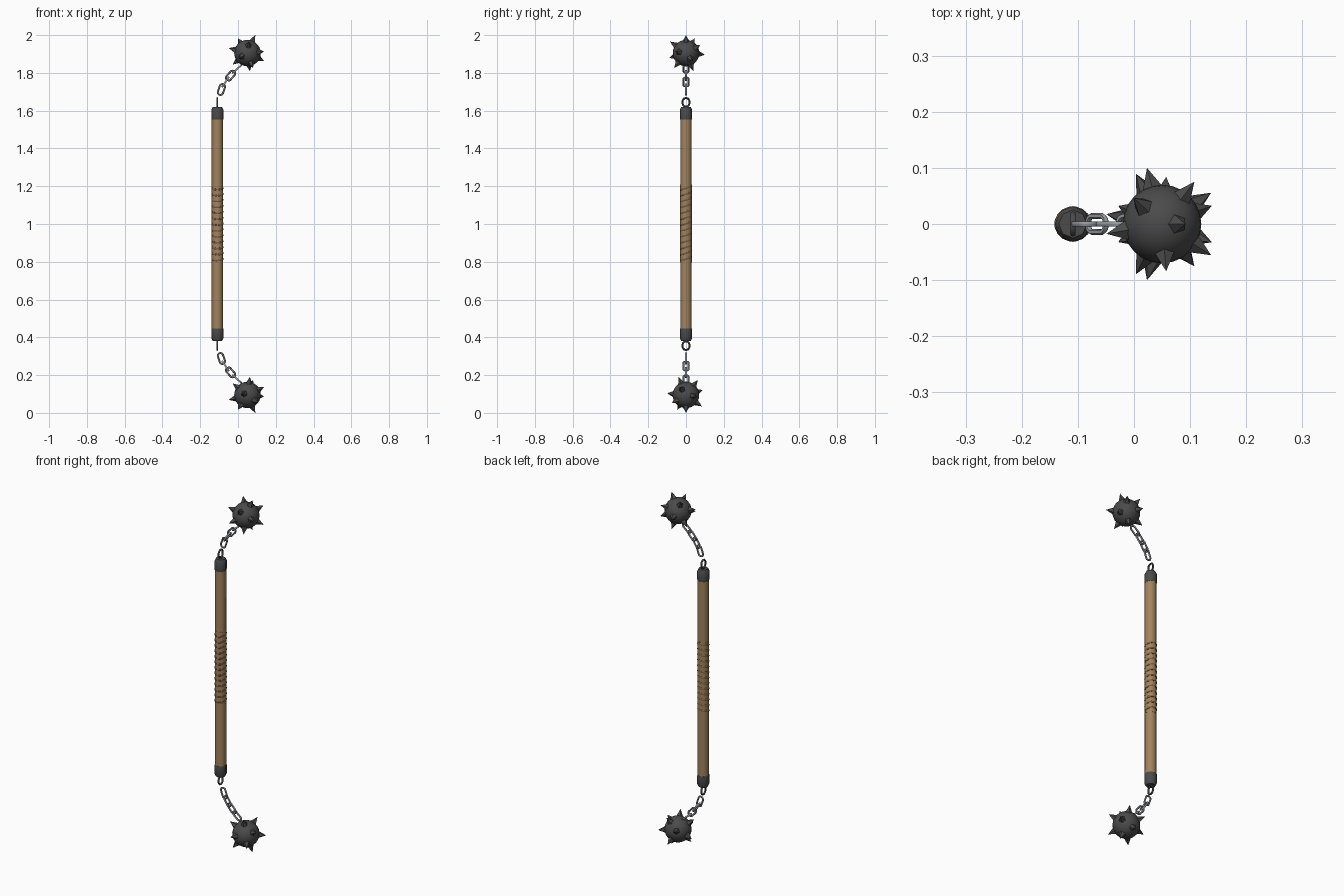
import bpy, bmesh, math
from mathutils import Matrix, Vector

if "Cube" in bpy.data.objects:
    bpy.data.objects.remove(bpy.data.objects["Cube"])

SX, R = -0.109, 0.0315          # shaft position and radius
BALL = Vector((0.05, 0, 1.905))
FLIP = Matrix.Translation((0, 0, 2)) @ Matrix.Rotation(math.pi, 4, 'X')


def material(name, rgb):
    m = bpy.data.materials.new(name)
    m.diffuse_color = (*rgb, 1)
    m.use_nodes = True
    m.node_tree.nodes["Principled BSDF"].inputs["Base Color"].default_value = m.diffuse_color
    return m


WOOD = material("wood", (0.36, 0.23, 0.11))
LEATHER = material("leather", (0.22, 0.11, 0.06))
IRON = material("dark_iron", (0.07, 0.07, 0.07))
STEEL = material("chain_steel", (0.33, 0.34, 0.37))


def finish(bm, name, mat, matrix=Matrix(), angle=None):
    bmesh.ops.recalc_face_normals(bm, faces=bm.faces)
    me = bpy.data.meshes.new(name)
    bm.to_mesh(me)
    bm.free()
    me.transform(matrix)
    me.materials.append(mat)
    ob = bpy.data.objects.new(name, me)
    bpy.context.collection.objects.link(ob)
    if angle:
        bpy.context.view_layer.objects.active = ob
        ob.select_set(True)
        bpy.ops.object.shade_smooth_by_angle(angle=math.radians(angle))
        ob.select_set(False)
    return ob


def lathe(profile, sides=8):
    bm = bmesh.new()
    rings = [[bm.verts.new((SX + r * math.cos(i * math.tau / sides),
                            r * math.sin(i * math.tau / sides), z))
              for i in range(sides)] for r, z in profile]
    for a, b in zip(rings, rings[1:]):
        for i in range(sides):
            j = (i + 1) % sides
            bm.faces.new((a[i], a[j], b[j], b[i]))
    bm.faces.new(rings[0])
    bm.faces.new(rings[-1])
    return bm


def add_ring(bm, major, minor, stretch, matrix, n=16, m=6):
    """Torus in local XY, stretched along local Y into a chain link."""
    rings = []
    for i in range(n):
        a = (i + 0.5) * math.tau / n
        ring = []
        for k in range(m):
            b = k * math.tau / m
            r = major + minor * math.cos(b)
            p = Vector((r * math.cos(a), r * math.sin(a) + math.copysign(stretch, math.sin(a)),
                        minor * math.sin(b)))
            ring.append(bm.verts.new(matrix @ p))
        rings.append(ring)
    for i in range(n):
        p, q = rings[i], rings[(i + 1) % n]
        for k in range(m):
            l = (k + 1) % m
            bm.faces.new((p[k], q[k], q[l], p[l]))


def frame(pos, along, normal):
    y, z = Vector(along).normalized(), Vector(normal).normalized()
    mat = Matrix((y.cross(z), y, z)).transposed().to_4x4()
    mat.translation = pos
    return mat


# shaft and grip sleeve
finish(lathe([(0.03, 0.42), (0.03, 1.58)]), "shaft", WOOD, angle=50)
finish(lathe([(0.0306, 0.795), (0.0306, 1.21)]), "grip_sleeve", WOOD, angle=50)

# grip wraps: tilted cords that surface on the two sides
bm = bmesh.new()
for i in range(13):
    z = 0.815 + i * 0.375 / 12
    add_ring(bm, 0.0275, 0.0055, 0,
             Matrix.Translation((SX, 0, z)) @ Matrix.Rotation(0.3, 4, 'X'))
finish(bm, "grip_wraps", LEATHER, angle=60)

# each end: cap, eyelet, chain, spiked ball; the lower end is the upper turned over
links = [(-0.088, 1.712), (-0.066, 1.752), (-0.039, 1.786), (-0.006, 1.82)]
tangents = [(0.35, 0, 1), (0.55, 0, 0.85), (0.7, 0, 0.8), (0.8, 0, 0.7)]
for side, M in (("upper", Matrix()), ("lower", FLIP)):
    finish(lathe([(0.031, 1.553), (0.032, 1.558), (0.032, 1.605), (0.025, 1.619)]),
           side + "_cap", IRON, M, 50)
    bm = bmesh.new()
    add_ring(bm, 0.018, 0.005, 0.005, frame((SX, 0, 1.644), (0, 0, 1), (1, 0, 0)))
    finish(bm, side + "_eyelet", IRON, M, 60)

    bm = bmesh.new()
    for i, ((x, z), t) in enumerate(zip(links, tangents)):
        t = Vector(t)
        normal = Vector((0, 1, 0)) if i % 2 == 0 else t.cross((0, 1, 0))
        add_ring(bm, 0.0145, 0.0052, 0.015, frame((x, 0, z), t, normal))
    finish(bm, side + "_chain", STEEL, M, 60)

    bm = bmesh.new()
    bmesh.ops.create_uvsphere(bm, u_segments=24, v_segments=14, radius=0.07,
                              matrix=Matrix.Translation(BALL))
    finish(bm, side + "_ball", IRON, M, 40)

    # spikes spread evenly by the golden angle
    bm = bmesh.new()
    for i in range(12):
        z = 1 - (2 * i + 1) / 12
        a, r = i * math.pi * (3 - math.sqrt(5)), math.sqrt(1 - z * z)
        d = Vector((r * math.cos(a), r * math.sin(a), z))
        rot = d.to_track_quat('Z', 'Y').to_matrix().to_4x4()
        bmesh.ops.create_cone(bm, cap_ends=True, segments=5, radius1=0.0205, radius2=0,
                              depth=0.042, matrix=Matrix.Translation(BALL + d * 0.083) @ rot)
    finish(bm, side + "_spikes", IRON, M)
